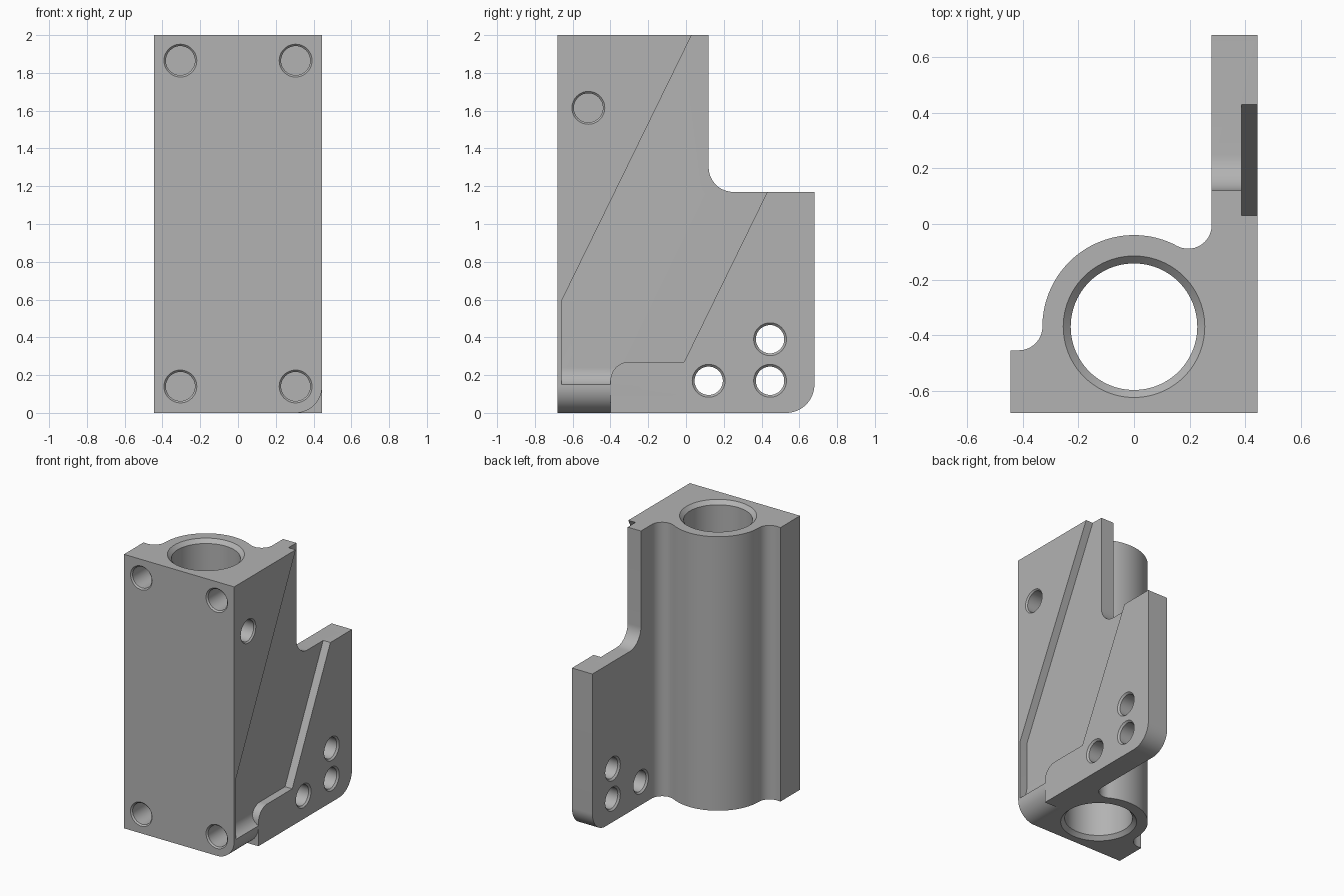
import bpy, bmesh
from math import sin, cos, pi, radians
from mathutils import Vector

cube = bpy.data.objects.get("Cube")
if cube:
    bpy.data.objects.remove(cube, do_unlink=True)

metal = bpy.data.materials.new("grey metal")
metal.use_nodes = True
GREY = (0.45, 0.45, 0.45, 1)
metal.diffuse_color = GREY
metal.node_tree.nodes["Principled BSDF"].inputs["Base Color"].default_value = GREY

# Maps profile coordinates (u, v) and depth w to space, by extrusion axis
PLACE = {"x": lambda u, v, w: (w, u, v),
         "y": lambda u, v, w: (u, w, v),
         "z": lambda u, v, w: (u, v, w)}


def arc(cu, cv, r, start, end, n=16):
    angles = [radians(start + (end - start) * i / n) for i in range(n + 1)]
    return [(cu + r * cos(a), cv + r * sin(a)) for a in angles]


def skin(name, rings):
    """Closed solid through a list of equal point rings."""
    bm = bmesh.new()
    rows = [[bm.verts.new(p) for p in ring] for ring in rings]
    n = len(rows[0])
    for a, b in zip(rows, rows[1:]):
        for i in range(n):
            j = (i + 1) % n
            bm.faces.new((a[i], a[j], b[j], b[i]))
    bm.faces.new(rows[0])
    bm.faces.new(rows[-1])
    bmesh.ops.recalc_face_normals(bm, faces=bm.faces)
    mesh = bpy.data.meshes.new(name)
    bm.to_mesh(mesh)
    bm.free()
    mesh.materials.append(metal)
    obj = bpy.data.objects.new(name, mesh)
    bpy.context.collection.objects.link(obj)
    return obj


def prism(name, points, axis, lo, hi):
    return skin(name, [[PLACE[axis](u, v, w) for u, v in points] for w in (lo, hi)])


def drill(name, u, v, axis, steps, n=48):
    """Round cutter from (radius, depth) steps along an axis."""
    return skin(name, [[PLACE[axis](u + r * cos(2 * pi * i / n), v + r * sin(2 * pi * i / n), w)
                        for i in range(n)] for r, w in steps])


def combine(target, cutter, operation="DIFFERENCE"):
    mod = target.modifiers.new(operation.title(), "BOOLEAN")
    mod.operation, mod.solver, mod.object = operation, "EXACT", cutter
    bpy.context.view_layer.objects.active = target
    bpy.ops.object.modifier_apply(modifier=mod.name)
    bpy.data.objects.remove(cutter, do_unlink=True)


FRONT, BACK, SIDE, TOP = -0.68, 0.68, 0.445, 2.0
BORE_Y, INNER, FLOOR = -0.37, 0.28, 0.387

# Body: front block, tube and side plate in one plan profile
plan = [(-SIDE, FRONT), (SIDE, FRONT), (SIDE, BACK), (INNER, BACK)]
plan += arc(0.195, -0.004, 0.085, 0, -118)
plan += arc(0, BORE_Y, 0.33, 62, 180, 48)[1:]
plan += arc(-0.415, BORE_Y, 0.085, 0, -90)[1:]
plan += [(-SIDE, BORE_Y - 0.085)]
body = prism("bearing_bracket", plan, "z", 0, TOP)

# Side plate outline: stepped top and rounded lower back corner
step = [(0.8, 2.1), (0.12, 2.1)] + arc(0.25, 1.3, 0.13, 180, 270) + [(0.8, 1.17)]
combine(body, prism("step_cutter", step, "x", 0.1, 0.6))
corner = arc(0.53, 0.15, 0.15, -90, 0) + [(0.8, 0.15), (0.8, -0.1), (0.53, -0.1)]
combine(body, prism("corner_cutter", corner, "x", 0.1, 0.6))

# Rounded lower edge of the front block
edge = arc(0.305, 0.14, 0.14, -90, 0) + [(0.6, 0.14), (0.6, -0.1), (0.305, -0.1)]
combine(body, prism("edge_cutter", edge, "y", -0.8, -0.4))

# Slanted channel with a curved run-out at its lower end
channel = [(0.079, 2.1), (-0.66, 0.59), (-0.66, 0.1), (-0.4, 0.1)]
channel += arc(-0.3, 0.17, 0.1, 180, 90) + [(-0.01, 0.27), (0.885, 2.1)]
groove = prism("channel_cutter", channel, "x", 0.3, 0.55)
depth = [(0.6, 2.2), (FLOOR, 2.2)] + arc(FLOOR + 0.1, 0.24, 0.1, 180, 255) + [(0.6, 0.143)]
combine(groove, prism("channel_depth", depth, "y", -0.9, 1.1), "INTERSECT")
combine(body, groove)

# Main bore, chamfered at both ends
combine(body, drill("bore_cutter", 0, BORE_Y, "z",
                    [(0.285, -0.03), (0.228, 0.027), (0.228, TOP - 0.027), (0.285, TOP + 0.03)], 96))

# Blind holes in the front face
for x in (-0.305, 0.305):
    for z in (0.14, 1.865):
        combine(body, drill("front_hole", x, z, "y",
                            [(0.097, FRONT - 0.01), (0.077, FRONT + 0.01), (0.077, FRONT + 0.2)]))

# Blind hole in the side face
combine(body, drill("side_hole", -0.517, 1.615, "x",
                    [(0.077, SIDE - 0.2), (0.077, SIDE - 0.01), (0.097, SIDE + 0.01)]))

# Through holes in the side plate
for y, z in ((0.12, 0.17), (0.445, 0.17), (0.445, 0.39)):
    combine(body, drill("plate_hole", y, z, "x",
                        [(0.097, INNER - 0.01), (0.075, INNER + 0.012),
                         (0.075, SIDE - 0.012), (0.097, SIDE + 0.01)]))

# Smooth curves, sharp edges
bpy.ops.object.select_all(action="DESELECT")
body.select_set(True)
bpy.context.view_layer.objects.active = body
bpy.ops.object.shade_smooth_by_angle(angle=radians(30))
